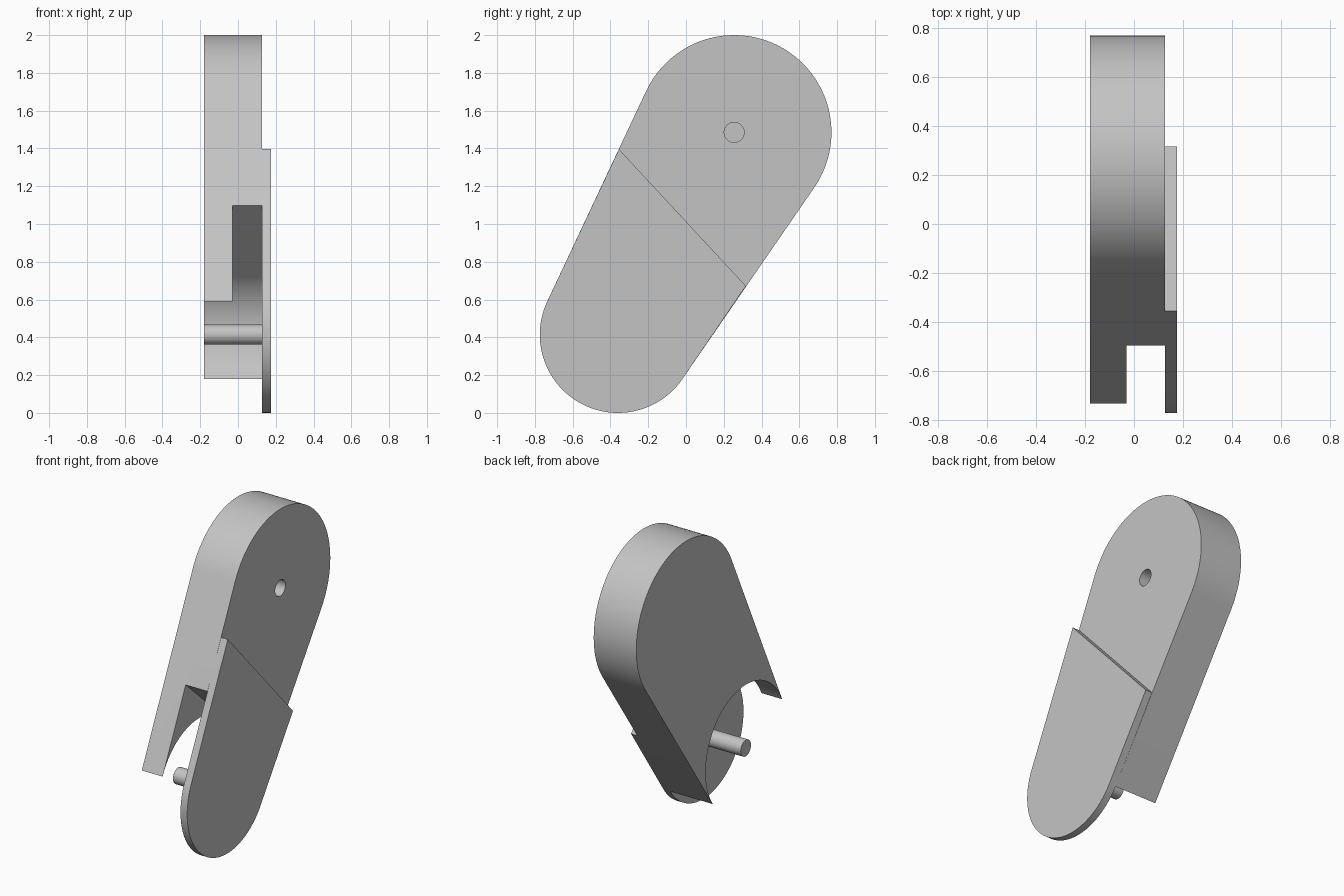
import bpy, bmesh
from math import cos, sin, pi, atan2, asin, acos, hypot, radians

if "Cube" in bpy.data.objects:
    bpy.data.objects.remove(bpy.data.objects["Cube"])

grey = bpy.data.materials.new("light_grey")
grey.use_nodes = True
colour = (0.55, 0.55, 0.55, 1)
grey.diffuse_color = colour
grey.node_tree.nodes["Principled BSDF"].inputs["Base Color"].default_value = colour

# Side layout (y, z): big pivot at the top, small pivot at the bottom
BIG, R_BIG = (0.255, 1.485), 0.515
SMALL, R_SMALL = (-0.36, 0.414), 0.414
X_BACK, X_FIN, X_FACE, X_PLATE = -0.18, -0.03, 0.127, 0.175
PIN_R = 0.053

dy, dz = BIG[0] - SMALL[0], BIG[1] - SMALL[1]
axis = atan2(dz, dy)
lean = asin((R_BIG - R_SMALL) / hypot(dy, dz))
right, left = axis + lean * -1 - pi / 2, axis + lean + pi / 2


def polar(centre, r, a):
    return (centre[0] + r * cos(a), centre[1] + r * sin(a))


def arc(centre, r, a, b, n=72):
    return [polar(centre, r, a + (b - a) * i / n) for i in range(n + 1)]


def extrude(name, profile, x0, x1):
    """Solid with a (y, z) outline, running from x0 to x1."""
    bm = bmesh.new()
    face = bm.faces.new([bm.verts.new((x0, y, z)) for y, z in profile])
    moved = bmesh.ops.extrude_face_region(bm, geom=[face])["geom"]
    bmesh.ops.translate(bm, vec=(x1 - x0, 0, 0),
                        verts=[v for v in moved if isinstance(v, bmesh.types.BMVert)])
    bmesh.ops.recalc_face_normals(bm, faces=bm.faces)
    mesh = bpy.data.meshes.new(name)
    bm.to_mesh(mesh)
    bm.free()
    mesh.materials.append(grey)
    obj = bpy.data.objects.new(name, mesh)
    bpy.context.collection.objects.link(obj)
    return obj


def activate(obj):
    bpy.ops.object.select_all(action="DESELECT")
    obj.select_set(True)
    bpy.context.view_layer.objects.active = obj


def cut(obj, cutter):
    mod = obj.modifiers.new("cut", "BOOLEAN")
    mod.operation = "DIFFERENCE"
    mod.solver = "EXACT"
    mod.object = cutter
    activate(obj)
    bpy.ops.object.modifier_apply(modifier=mod.name)
    bpy.data.objects.remove(cutter)


# Main body: round top, concave round bottom
top = arc(BIG, R_BIG, right, left)
socket = arc(SMALL, R_SMALL, left, right)
body = extrude("link_body", top + socket, X_BACK, X_FACE)

# Front pocket: flat roof running tangent into the socket
mouth = (-0.497, 1.098)
my, mz = mouth[0] - SMALL[0], mouth[1] - SMALL[1]
touch_angle = atan2(mz, my) - acos(R_SMALL / hypot(my, mz))
touch = polar(SMALL, R_SMALL, touch_angle)
outer = tuple(m + (m - t) for m, t in zip(mouth, touch))
pocket = extrude("pocket_cutter", [touch, outer, (outer[0], SMALL[1]), SMALL],
                 X_FIN, X_FACE + 0.1)
cut(body, pocket)

# Blind pivot hole in the face
hole = extrude("hole_cutter", arc(BIG, PIN_R, 0, 2 * pi, 40)[:-1], -0.1, X_FACE + 0.1)
cut(body, hole)

# Side plate: lower part of the full outline, ending in a slanted edge
plate = extrude("side_plate",
                [(0.317, 0.672), (-0.355, 1.396)] + arc(SMALL, R_SMALL, left, right + 2 * pi),
                X_FACE, X_PLATE)

# Pivot pin standing on the plate
pin = extrude("pivot_pin", arc(SMALL, PIN_R, 0, 2 * pi, 40)[:-1], X_BACK, X_FACE)

for obj in (body, plate, pin):
    activate(obj)
    bpy.ops.object.shade_smooth_by_angle(angle=radians(30))
